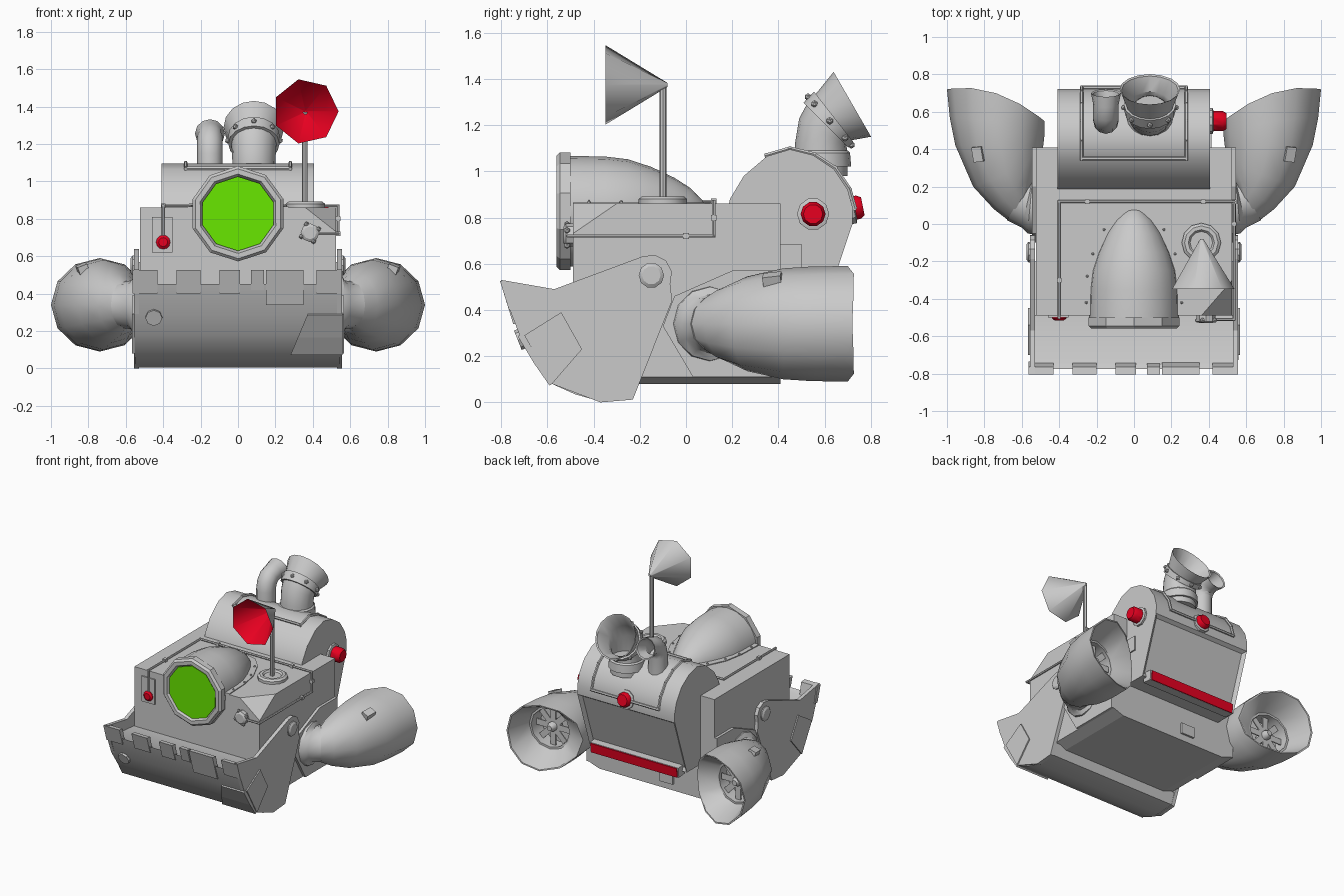
import bpy, bmesh, math
from mathutils import Vector, Matrix

if "Cube" in bpy.data.objects:
    bpy.data.objects.remove(bpy.data.objects["Cube"])


def colour(name, rgb):
    m = bpy.data.materials.new(name)
    m.diffuse_color = (*rgb, 1)
    m.use_nodes = True
    m.node_tree.nodes["Principled BSDF"].inputs["Base Color"].default_value = m.diffuse_color
    return m


GREY = colour("steel grey", (0.59, 0.59, 0.59))
RED = colour("signal red", (1.0, 0.0, 0.018))
GREEN = colour("window green", (0.14, 0.8, 0.0))


def finish(name, bm, mat=GREY, smooth=35, mirror=False):
    bmesh.ops.recalc_face_normals(bm, faces=bm.faces)
    for f in bm.faces:
        f.smooth = smooth > 0
    for e in bm.edges:
        e.smooth = len(e.link_faces) == 2 and e.calc_face_angle(0) < math.radians(smooth)
    me = bpy.data.meshes.new(name)
    bm.to_mesh(me)
    bm.free()
    me.materials.append(mat)
    ob = bpy.data.objects.new(name, me)
    bpy.context.collection.objects.link(ob)
    if mirror:
        ob.modifiers.new("mirror", 'MIRROR')
    return ob


def skin(rings, caps=(True, True)):
    bm = bmesh.new()
    vs = [[bm.verts.new(p) for p in r] for r in rings]
    n = len(vs[0])
    for a, b in zip(vs, vs[1:]):
        for i in range(n):
            bm.faces.new((a[i], a[(i + 1) % n], b[(i + 1) % n], b[i]))
    for ring, cap in ((vs[0], caps[0]), (vs[-1], caps[1])):
        if cap:
            bm.faces.new(ring)
    bmesh.ops.recalc_face_normals(bm, faces=bm.faces)
    return bm


def loft(name, rings, caps=(True, True), **kw):
    return finish(name, skin(rings, caps), **kw)


def prism(name, profile, x0, x1, **kw):
    return loft(name, [[(x, y, z) for y, z in profile] for x in (x0, x1)], **kw)


def ring(c, axis, r, n=16, turn=0.0):
    q = Vector(axis).to_track_quat('Z', 'Y')
    angles = [turn + 2 * math.pi * i / n for i in range(n)]
    return [Vector(c) + q @ Vector((r * math.cos(a), r * math.sin(a), 0)) for a in angles]


def lathe(name, c, axis, steps, n=16, turn=0.0, **kw):
    # steps are (distance along the axis, radius)
    d = Vector(axis).normalized()
    return loft(name, [ring(Vector(c) + d * t, d, r, n, turn) for t, r in steps], **kw)


def box(name, c, size, rot=(0, 0, 0), **kw):
    bm = bmesh.new()
    bmesh.ops.create_cube(bm, size=1)
    m = Matrix.Translation(c)
    for ang, ax in zip(rot, 'XYZ'):
        m = m @ Matrix.Rotation(math.radians(ang), 4, ax)
    bmesh.ops.transform(bm, matrix=m @ Matrix.Diagonal((*size, 1)), verts=bm.verts)
    return finish(name, bm, smooth=0, **kw)


def pipe(name, pts, r, n=8, **kw):
    for p, q in zip(pts, pts[1:]):
        d = Vector(q) - Vector(p)
        lathe(name, Vector(p) - d.normalized() * r * 0.7, d, [(0, r), (d.length + r * 1.4, r)], n, **kw)


def rivets(name, pts, r, **kw):
    bm = bmesh.new()
    for p in pts:
        bmesh.ops.create_icosphere(bm, subdivisions=1, radius=r, matrix=Matrix.Translation(p))
    finish(name, bm, **kw)


# hull with bevelled underside and one clipped top corner
body = [(-.49, .86), (-.49, .3), (-.3, .08), (.41, .08), (.41, .86)]
bm = skin([[(x, y, max(z, low)) for y, z in body]
           for x, low in ((-.525, .11), (-.44, .08), (.44, .08), (.525, .11))])
p, q, r = Vector((.36, -.49, .86)), Vector((.525, -.49, .73)), Vector((.525, -.3, .86))
nrm = (q - p).cross(r - p)
nrm = nrm if nrm.z > 0 else -nrm
bmesh.ops.bisect_plane(bm, geom=bm.verts[:] + bm.edges[:] + bm.faces[:],
                       plane_co=p, plane_no=nrm, clear_outer=True)
bmesh.ops.holes_fill(bm, edges=bm.edges[:])
finish("hull", bm, smooth=0)
side = [(-.1, .33), (-.05, .46), (.2, .57), (.41, .57), (.41, .11), (.03, .11)]
prism("hull_side_plate", side, .5, .545, smooth=0, mirror=True)

# scoop: curved blade, side cheeks and teeth
prism("scoop_blade", [(-.775, .45), (-.72, .29), (-.65, .18), (-.58, .08), (-.48, .035), (-.37, .004),
                      (-.23, .016), (-.2, .1), (-.49, .41), (-.74, .43)], -.55, .545)
boss_arc = [(-.15 + .09 * math.cos(t), .55 + .09 * math.sin(t))
            for t in [math.radians(d) for d in (115, 80, 45, 10, -25)]]
cheek = [(-.8, .53), (-.77, .42), (-.72, .29), (-.58, .08), (-.37, 0), (-.23, .012), (-.06, .44)]
prism("scoop_cheek", cheek + boss_arc[::-1] + [(-.57, .49)], .53, .557, smooth=0, mirror=True)
lathe("scoop_pivot", (.545, -.15, .55), (1, 0, 0), [(0, .055), (.02, .055), (.03, .04)], 10, mirror=True)
for x0, x1, low in ((-.565, -.43, .4), (-.33, -.2, .4), (-.1, .01, .4), (.07, .14, .42),
                    (.15, .35, .34), (.42, .557, .4)):
    k = (low - .53) * .3
    prism("scoop_tooth", [(-.805, .525), (-.805 - k, low), (-.775 - k, low), (-.765, .52)], x0, x1, smooth=0)
# corner patch with a slanted inner edge
patch = [(-.728, .285), (-.655, .165), (-.59, .072), (-.57, .09), (-.64, .19), (-.71, .3)]
loft("scoop_corner_patch", [[(.28 + .42 * (z - .07), y, z) for y, z in patch],
                            [(.56, y, z) for y, z in patch]], smooth=0)
prism("scoop_cheek_patch", [(-.7, .29), (-.54, .39), (-.45, .23), (-.58, .08)], .55, .566, smooth=0, mirror=True)
lathe("scoop_bolt", (-.45, -.7, .28), (0, -1, -.4), [(0, .045), (.03, .045)], 8)

# round front window with tapering cowl
C = Vector((0, 0, .827))
front = (0, 1, 0)
lathe("window_cowl", C + Vector((0, -.52, 0)), front,
      [(0, .24), (.17, .237), (.27, .225), (.37, .192), (.47, .145), (.54, .1), (.59, .05), (.61, .01)], 20)
lathe("window_ring", C + Vector((0, -.5, 0)), front,
      [(0, .255), (-.045, .255), (-.06, .24), (-.06, .212), (-.035, .198), (-.035, .15)], 10,
      turn=.31, smooth=20)
lathe("window_glass", C + Vector((0, -.54, 0)), front, [(0, .199), (-.008, .199)], 10, turn=.31, mat=GREEN)
flange = [(.27, -.49), (.262, -.3), (.235, -.15), (.165, 0), (.09, .08), (0, .105)]
flange += [(-x, y) for x, y in flange[-2::-1]]
loft("cowl_flange", [[(x, y, z) for x, y in flange] for z in (.85, .866)], smooth=0)
rivets("cowl_rivets", [(s * x, y, .868) for s in (-1, 1)
                       for x, y in ((.255, -.42), (.25, -.28), (.22, -.16), (.16, -.03))], .008)

# rear drum with recessed back panel
drum = [(.175, .8), (.19, .88), (.25, .98), (.35, 1.065), (.45, 1.095), (.55, 1.07), (.64, 1.01),
        (.7, .92), (.722, .84), (.72, .77), (.575, .34), (.175, .34)]
bm = skin([[(x, y, z) for y, z in drum] for x in (-.41, .405)])
bm.faces.ensure_lookup_table()
bmesh.ops.inset_region(bm, faces=[bm.faces[9]], thickness=.035, depth=-.02)
finish("rear_drum", bm)
box("tail_light_shelf", (0, .58, .345), (.74, .075, .075), rot=(-5, 0, 0))
box("tail_light", (0, .62, .34), (.72, .008, .07), rot=(-5, 0, 0), mat=RED)
box("rear_vent", (-.13, .41, .17), (.11, .03, .08))
box("drum_bracket", (.4, .455, .63), (.03, .09, .11))
arc = [(y + (y - .45) * .03, z + .004) for y, z in drum[3:9]]
for s in (-1, 1):
    pipe("drum_strap", [(s * .28, y, z) for y, z in arc], .01, 6)
pipe("drum_strap_cross", [(-.28, .35, 1.07), (.28, .35, 1.07)], .01, 6)
pipe("drum_strap_cross", [(-.28, .73, .84), (.28, .73, .84)], .01, 6)
for nm, c, d in (("side", (.4, .55, .815), (1, 0, 0)), ("rear", (0, .672, .83), (0, 1, .2))):
    lathe(nm + "_lamp_collar", c, d, [(0, .07), (.02, .07), (.025, .055)] if nm == "side"
          else [(0, .07), (.055, .07), (.06, .055)], 10)
    lathe(nm + "_lamp", c, d, [(.015, .054), (.075, .054), (.095, .042)], 10, mat=RED)


# bent exhaust stacks; path entries are (y, z, tilt in degrees, radius)
def stack(name, x, path, n):
    def hoop(y, z, t, r):
        t = math.radians(t)
        return [(x + r * math.cos(u), y + r * math.sin(u) * math.cos(t), z - r * math.sin(u) * math.sin(t))
                for u in [2 * math.pi * i / n for i in range(n)]]
    loft(name, [hoop(*p) for p in path])
    return hoop


big = stack("large_stack", .085, [(.585, .98, 0, .115), (.585, 1.1, 8, .115), (.592, 1.17, 30, .118),
            (.605, 1.2, 45, .12), (.605, 1.2, 45, .137), (.64, 1.235, 52, .14), (.64, 1.235, 52, .127),
            (.72, 1.29, 60, .162), (.715, 1.287, 60, .152), (.64, 1.23, 52, .11), (.6, 1.17, 30, .1),
            (.585, 1.03, 0, .1)], 16)
rivets("large_stack_rivets", big(.622, 1.218, 48, .14)[::2], .016)
lathe("large_stack_foot", (.085, .585, 1.02), (0, 0, 1), [(0, .13), (.06, .125), (.07, .115)], 16)
stack("small_stack", -.15, [(.55, 1.0, 0, .068), (.55, 1.15, 0, .068), (.56, 1.2, 25, .068),
      (.59, 1.235, 55, .068), (.64, 1.25, 75, .068), (.7, 1.255, 75, .08), (.695, 1.254, 75, .07),
      (.62, 1.24, 70, .055), (.56, 1.17, 20, .05)], 12)

# signal dish on a mast: hollow cone with a coloured inside
lathe("mast_base", (.36, -.1, .85), (0, 0, 1), [(0, .105), (.03, .105), (.042, .09), (.042, .07), (.03, .06)], 12)
pipe("mast", [(.357, -.1, .86), (.357, -.1, 1.36)], .015)
dish = [(.365 + .176 * math.cos(u), 1.372 + .176 * math.sin(u)) for u in [2 * math.pi * i / 7 for i in range(7)]]


def dish_ring(y, k):
    return [(.362 + (x - .365) * k, y, 1.374 + (z - 1.372) * k) for x, z in dish]


loft("dish_cone", [dish_ring(-.348, 1), dish_ring(-.08, .05)], caps=(False, True), smooth=60)
inside = loft("dish_inside", [dish_ring(-.348, .995), dish_ring(-.095, .03)], caps=(False, True),
              mat=RED, smooth=60)
inside.data.flip_normals()

# front fittings and the pipe run
box("lamp_plate", (-.405, -.492, .715), (.11, .014, .19))
lathe("front_lamp", (-.4, -.49, .675), (0, -1, 0), [(0, .038), (.015, .038), (.026, .024)], 12, mat=RED)
lathe("fuel_cap", (.385, -.48, .725), (0, -1, 0), [(0, .05), (.04, .05), (.05, .035)], 8)
rivets("fuel_cap_knobs", [(.385 + .05 * math.cos(u), -.515, .725 + .05 * math.sin(u))
                          for u in (.4, 1.97, 3.54, 5.11)], .014)
pipe("pipe_run", [(.39, -.51, .72), (.535, -.51, .72), (.535, .12, .72), (.535, .12, .87), (-.4, .12, .87),
                  (-.4, -.5, .87), (-.4, -.5, .71)], .008, 6)
for c in ((.535, 0, .72), (.535, .12, .8), (.37, .12, .87), (-.25, .12, .87), (-.4, -.3, .87)):
    box("pipe_clamp", c, (.024, .024, .024))


# elbow thrusters: each hoop is (outer xy, inner xy, half height, rear bulge)
def hoop(o, i, h, bulge, n=12):
    out = []
    for k in range(n):
        u = 2 * math.pi * k / n
        t, s = (1 + math.cos(u)) / 2, math.sin(u)
        out.append((i[0] + (o[0] - i[0]) * t, i[1] + (o[1] - i[1]) * t + bulge * s * s, .34 + h * s))
    return out


loft("thruster_shell", [hoop((.66, .01), (.53, .25), .12, 0), hoop((.75, .08), (.515, .28), .165, 0),
     hoop((.86, .2), (.5, .33), .205, 0), hoop((.955, .42), (.485, .42), .24, 0),
     hoop((.985, .57), (.478, .48), .248, .02), hoop((1, .72), (.478, .55), .25, .065),
     hoop((.988, .718), (.49, .55), .24, .065), hoop((.935, .54), (.61, .5), .16, 0),
     hoop((.92, .54), (.625, .5), .145, 0), hoop((.92, .42), (.62, .4), .145, 0)], mirror=True)
loft("thruster_neck", [hoop((.52, -.06), (.52, .26), .165, 0), hoop((.57, -.05), (.54, .26), .16, 0),
     hoop((.6, -.02), (.54, .25), .13, 0), hoop((.68, .02), (.54, .25), .125, 0)], mirror=True)
box("thruster_tab", (.83, .375, .53), (.055, .08, .05), rot=(10, 20, -10), mirror=True)
lathe("fan_hub", (.775, .42, .34), (0, 1, 0), [(0, .035), (.08, .035), (.11, .02)], 10, mirror=True)
for k in range(8):
    u = 2 * math.pi * k / 8
    box("fan_blade", (.775 + .085 * math.cos(u), .48, .34 + .085 * math.sin(u)), (.11, .008, .045),
        rot=(0, -math.degrees(u), 0), mirror=True)
